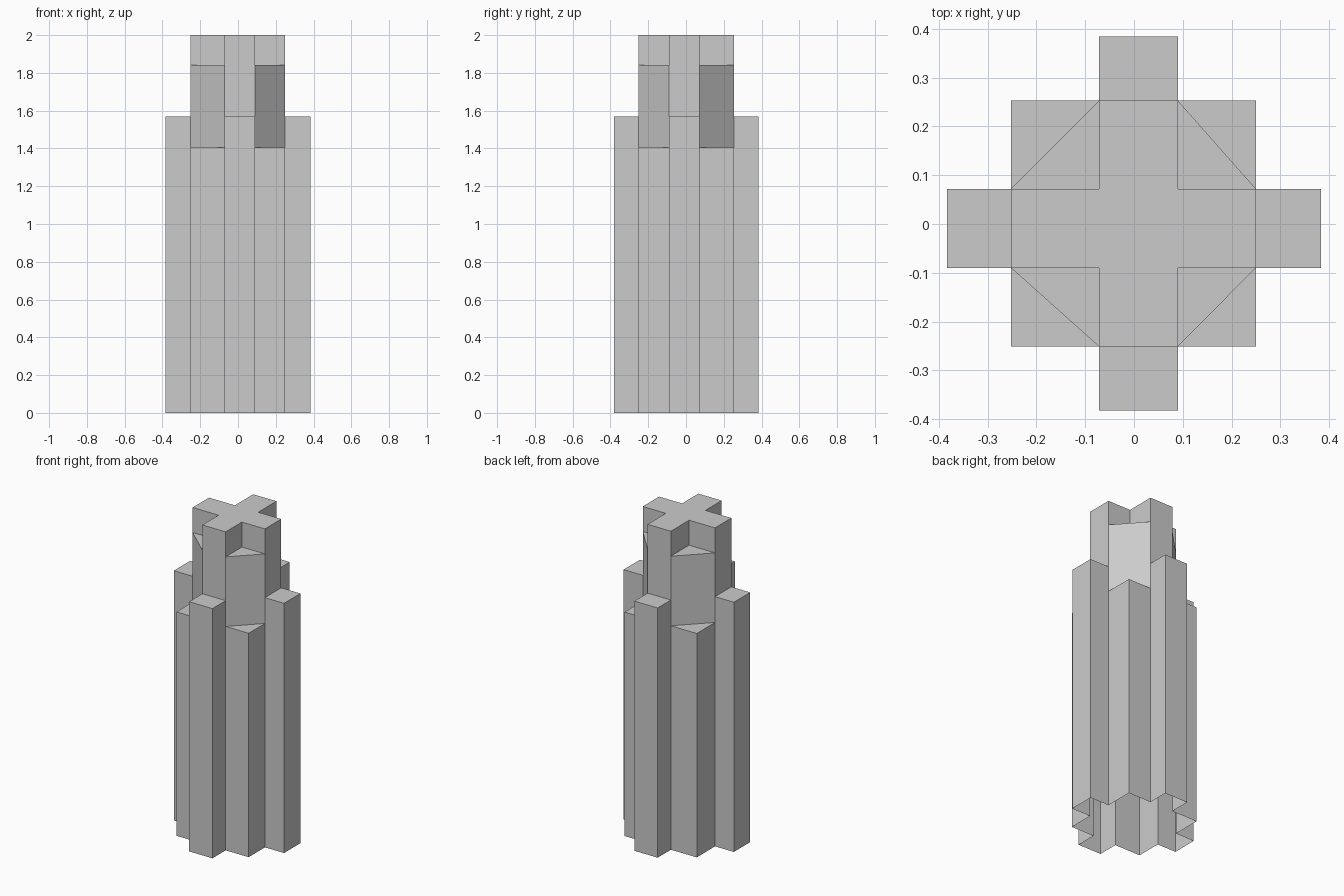
import bpy, bmesh

if "Cube" in bpy.data.objects:
    bpy.data.objects.remove(bpy.data.objects["Cube"])

# Plan grid lines
X = (-0.383, -0.252, -0.072, 0.09, 0.25, 0.383)
Y = (-0.382, -0.251, -0.09, 0.072, 0.253, 0.384)
# Step heights
TOP, SHOULDER, RIB, CORNER = 2.0, 1.843, 1.568, 1.406


def area(pts):
    return sum(X[a] * Y[d] - X[c] * Y[b]
               for (a, b), (c, d) in zip(pts, pts[1:] + pts[:1]))


regions = []


def region(height, pts):
    """Plan region given by grid indices, made counter-clockwise."""
    regions.append((height, pts if area(pts) > 0 else pts[::-1]))


# Cross-shaped crown
region(TOP, [(2, 1), (3, 1), (3, 2), (4, 2), (4, 3), (3, 3),
             (3, 4), (2, 4), (2, 3), (1, 3), (1, 2), (2, 2)])

# Four outer ribs
for o, i in ((0, 1), (5, 4)):
    region(RIB, [(o, 2), (i, 2), (i, 3), (o, 3)])
    region(RIB, [(2, o), (2, i), (3, i), (3, o)])

# Chamfered shoulders and lower corner posts
for xi, xo in ((2, 1), (3, 4)):
    for yi, yo in ((2, 1), (3, 4)):
        region(SHOULDER, [(xi, yi), (xo, yi), (xi, yo)])
        region(CORNER, [(xo, yi), (xo, yo), (xi, yo)])

# Height on the far side of every shared plan edge
heights = {}
for h, pts in regions:
    for p, q in zip(pts, pts[1:] + pts[:1]):
        heights[(p, q)] = h

# Tops plus the exposed walls; the base stays open
bm = bmesh.new()


def face(coords):
    bm.faces.new([bm.verts.new((X[i], Y[j], z)) for (i, j), z in coords])


for h, pts in regions:
    face([(p, h) for p in pts])
    for p, q in zip(pts, pts[1:] + pts[:1]):
        low = heights.get((q, p), 0.0)
        if low < h:
            face([(p, low), (q, low), (q, h), (p, h)])

bmesh.ops.remove_doubles(bm, verts=bm.verts, dist=1e-4)
mesh = bpy.data.meshes.new("stepped_tower")
bm.to_mesh(mesh)
bm.free()
tower = bpy.data.objects.new("stepped_tower", mesh)
bpy.context.collection.objects.link(tower)
